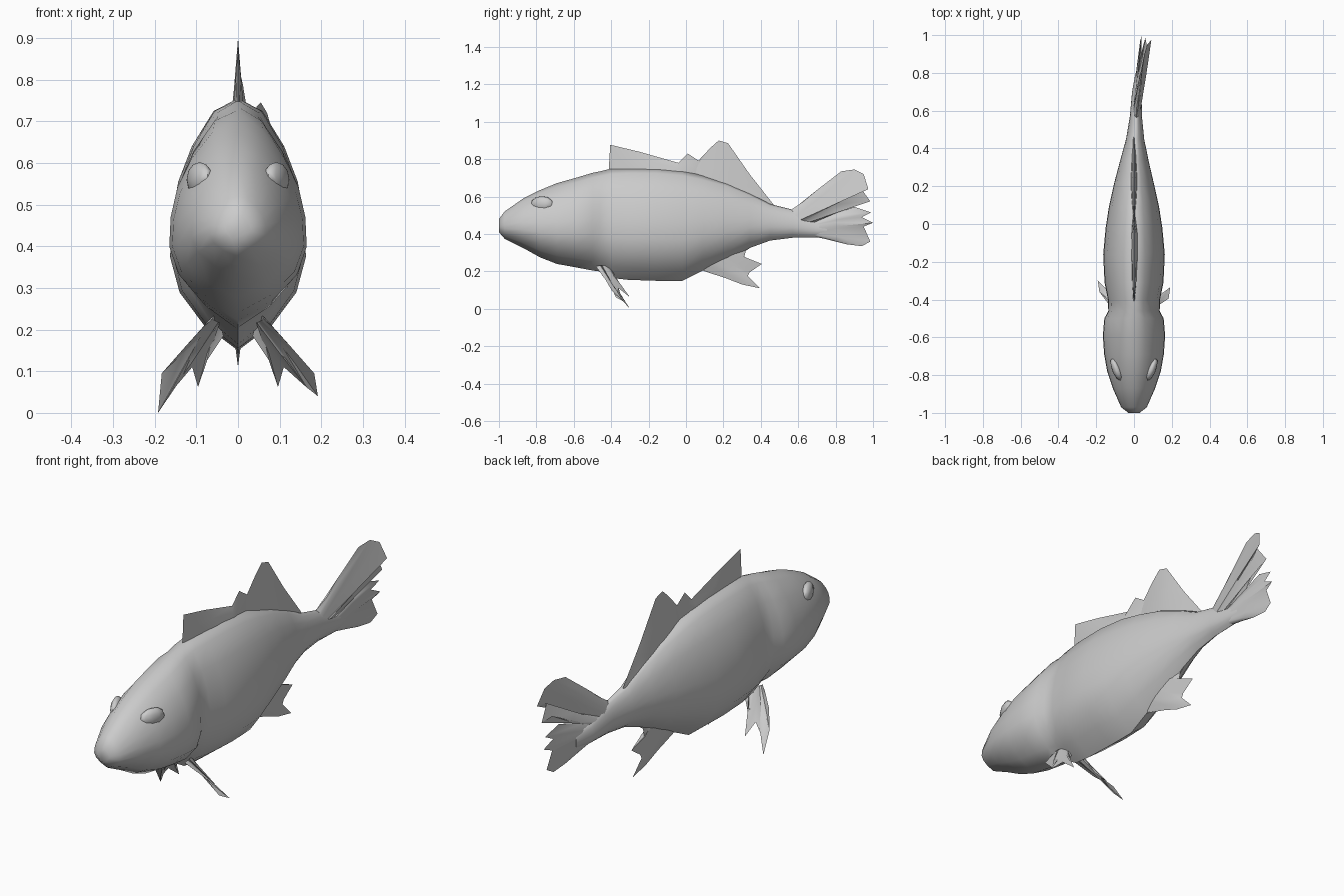
import bpy, bmesh, math
from mathutils import Vector


def finish(bm, name, angle=40):
    bmesh.ops.remove_doubles(bm, verts=bm.verts, dist=0.0005)
    bmesh.ops.recalc_face_normals(bm, faces=bm.faces)
    me = bpy.data.meshes.new(name)
    bm.to_mesh(me)
    bm.free()
    ob = bpy.data.objects.new(name, me)
    bpy.context.collection.objects.link(ob)
    bpy.ops.object.select_all(action='DESELECT')
    ob.select_set(True)
    bpy.context.view_layer.objects.active = ob
    bpy.ops.object.shade_smooth_by_angle(angle=math.radians(angle))
    return ob


def fin(name, root, edge, thick, out=Vector((1, 0, 0))):
    """Wedge-shaped fin: thick in the middle of its root, sharp at its edge."""
    bm = bmesh.new()
    n = len(edge)
    sides = [[], []]
    tips = [bm.verts.new(p) for p in edge]
    for i in range(n):
        t = i / (n - 1) * (len(root) - 1)
        k = min(int(t), len(root) - 2)
        a = Vector(root[k]).lerp(Vector(root[k + 1]), t - k)
        # root row plus a half-way row give the fin a lens section
        bulge = math.sin(math.pi * i / (n - 1))
        mid = a.lerp(Vector(edge[i]), 0.5)
        for s, sign in zip(sides, (-1, 1)):
            s.append((bm.verts.new(a + out * sign * thick * (0.2 + 0.8 * bulge)),
                      bm.verts.new(mid + out * sign * thick * 0.6 * bulge)))
    for s in sides:
        for i in range(n - 1):
            bm.faces.new((s[i][0], s[i + 1][0], s[i + 1][1], s[i][1]))
            bm.faces.new((s[i][1], s[i + 1][1], tips[i + 1], tips[i]))
    for i in (0, n - 1):
        bm.faces.new((sides[0][i][0], sides[0][i][1], tips[i],
                      sides[1][i][1], sides[1][i][0]))
    return finish(bm, name)


# body: lofted egg-shaped sections (y, bottom, top, half width, x offset)
stations = [
    (-1.0, .41, .48, .03, 0), (-.97, .375, .52, .068, 0), (-.87, .325, .59, .112, 0),
    (-.78, .275, .635, .142, 0), (-.69, .24, .672, .158, 0), (-.59, .222, .70, .165, 0),
    (-.50, .205, .727, .157, 0), (-.46, .20, .735, .136, 0), (-.40, .165, .75, .138, 0),
    (-.31, .155, .755, .156, 0), (-.16, .15, .755, .163, 0), (-.02, .15, .742, .15, 0),
    (.09, .205, .715, .133, 0), (.22, .26, .675, .104, 0), (.34, .325, .62, .074, .002),
    (.45, .365, .56, .048, .006), (.57, .38, .53, .032, .01), (.70, .38, .48, .025, .015),
    (.80, .39, .46, .012, .02)]
section = [(0, 0), (.5, .1), (.86, .23), (1, .37), (.98, .52), (.88, .67),
           (.68, .81), (.36, .95), (0, 1)]
ring_shape = section + [(-w, h) for w, h in section[-2:0:-1]]
bm = bmesh.new()
rings = [[bm.verts.new((x + w * hw, y, lo + h * (hi - lo))) for w, h in ring_shape]
         for y, lo, hi, hw, x in stations]
for a, b in zip(rings, rings[1:]):
    for i in range(len(a)):
        j = (i + 1) % len(a)
        bm.faces.new((a[i], a[j], b[j], b[i]))
bm.faces.new(rings[0])
bm.faces.new(rings[-1])
finish(bm, "body", 60)

# eyes: flattened bulges on the head
for side, label in ((-1, "left"), (1, "right")):
    bm = bmesh.new()
    bmesh.ops.create_uvsphere(bm, u_segments=10, v_segments=6, radius=1)
    for v in bm.verts:
        x, y, z = v.co
        v.co = (side * (.092 + .026 * x + .02 * y), -.77 + .06 * y, .56 + .042 * z)
    finish(bm, "eye_" + label, 60)

# dorsal fin: front and rear sails
fin("dorsal_fin_front", [(0, -.41, .735), (.004, -.1, .735), (0, .06, .71)],
    [(0, -.412, .76), (0, -.405, .877), (0, -.25, .84), (0, -.04, .78),
     (0, .01, .83), (0, .07, .79)], .018)
fin("dorsal_fin_rear", [(0, .03, .71), (0, .22, .66), (0, .46, .55)],
    [(0, .06, .785), (0, .13, .86), (0, .175, .90), (0, .225, .885),
     (0, .34, .72), (0, .47, .555)], .016)

# tail fin: upper lobe leans to the right, lower lobe is straight
fin("tail_fin_upper", [(.01, .54, .52), (.015, .68, .43)],
    [(.01, .57, .53), (.028, .70, .635), (.045, .83, .735), (.055, .90, .745),
     (.07, .95, .72), (.092, .975, .64), (.07, .935, .645), (.06, .985, .575),
     (.045, .93, .59), (.03, .87, .555), (.02, .76, .485)], .022)
fin("tail_fin_lower", [(.014, .62, .46), (.016, .66, .39)],
    [(.016, .71, .465), (.025, .84, .525), (.03, .90, .545), (.04, .99, .515),
     (.032, .94, .49), (.04, 1.0, .46), (.03, .95, .44), (.035, .985, .36),
     (.03, .94, .335), (.025, .86, .345), (.018, .74, .375)], .022)

# anal fin with ragged trailing edge
fin("anal_fin", [(0, .06, .22), (0, .20, .29), (0, .32, .34)],
    [(0, .10, .20), (0, .21, .165), (0, .30, .13), (0, .395, .11), (0, .33, .175),
     (0, .34, .195), (0, .405, .24), (0, .31, .27), (0, .32, .31), (0, .37, .345)], .02)

# pelvic fins: splayed pair with a long outer and short inner point
for side, label, dy, dz in ((-1, "left", 0, 0), (1, "right", -.035, .04)):
    edge = [(.08, -.47, .21), (.13, -.43, .155), (.183, -.36 + dy, .095),
            (.192, -.30 + dy, dz), (.165, -.34 + dy, .045 + dz * .4),
            (.11, -.36, .11), (.096, -.30, .062), (.075, -.36, .125), (.035, -.39, .185)]
    fin("pelvic_fin_" + label,
        [(side * .06, -.48, .225), (side * .045, -.40, .225)],
        [(side * x, y, z) for x, y, z in edge], .014, Vector((side * .55, -.6, .55)))
